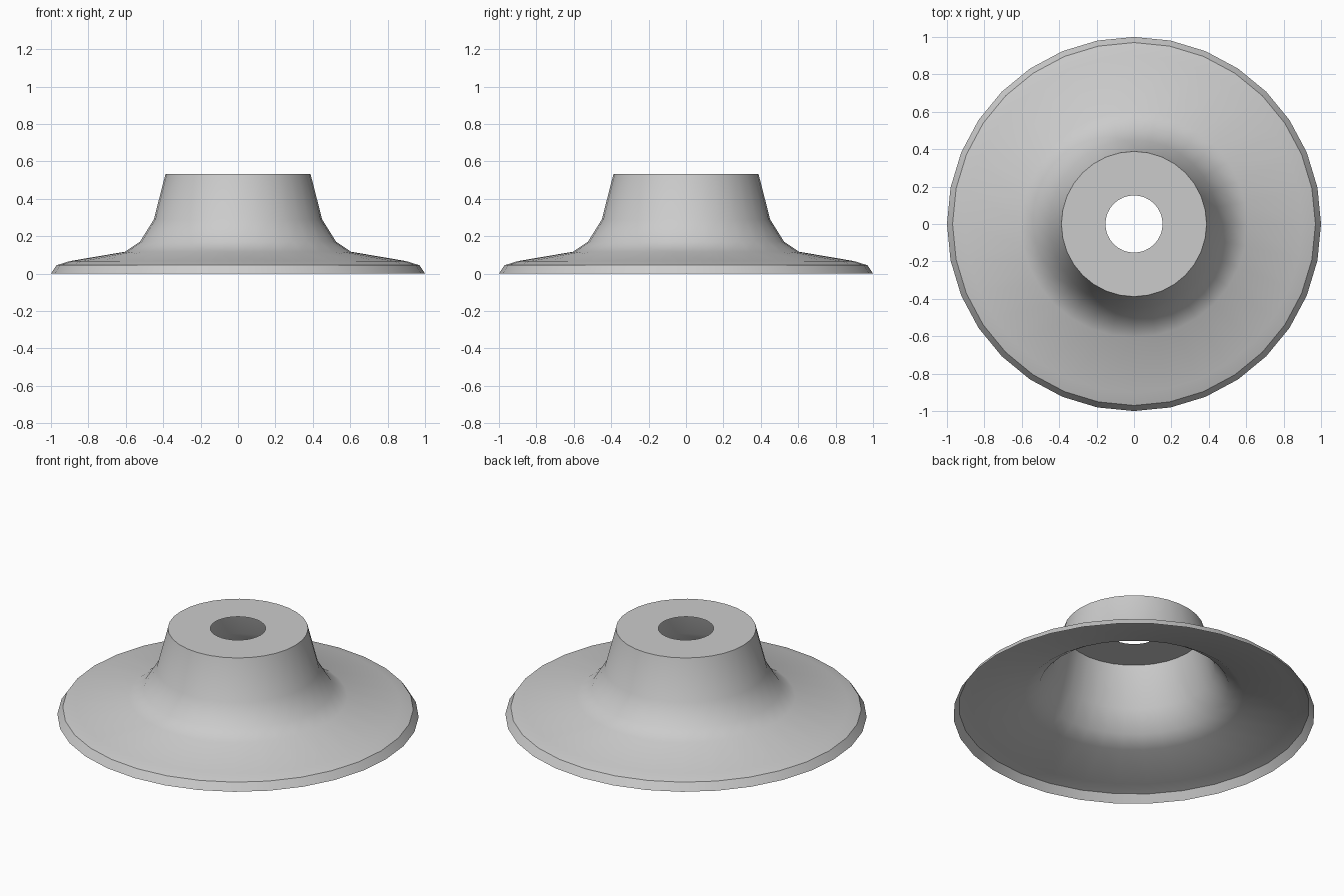
import bpy
import bmesh
import math

if "Cube" in bpy.data.objects:
    bpy.data.objects.remove(bpy.data.objects["Cube"])

SIDES = 32

# Half profile (radius, height): flared rim, shallow brim, tapered hub, open top
PROFILE = [(1.0, 0.0), (0.97, 0.045), (0.9, 0.067), (0.605, 0.117),
           (0.525, 0.17), (0.45, 0.29), (0.388, 0.532), (0.153, 0.532)]


def lathe(name, profile, sides):
    """Spin a profile around z into a single open shell."""
    bm = bmesh.new()
    rings = []
    for r, z in profile:
        rings.append([bm.verts.new((r * math.cos(2 * math.pi * i / sides),
                                    r * math.sin(2 * math.pi * i / sides), z))
                      for i in range(sides)])
    for low, high in zip(rings, rings[1:]):
        for i in range(sides):
            j = (i + 1) % sides
            bm.faces.new((low[i], low[j], high[j], high[i]))
    mesh = bpy.data.meshes.new(name)
    bm.to_mesh(mesh)
    bm.free()
    obj = bpy.data.objects.new(name, mesh)
    bpy.context.collection.objects.link(obj)
    bpy.context.view_layer.objects.active = obj
    obj.select_set(True)
    bpy.ops.object.shade_smooth_by_angle(angle=math.radians(32))
    return obj


# Hollow flanged collar with a round hole in its top
lathe("flanged_collar", PROFILE, SIDES)
